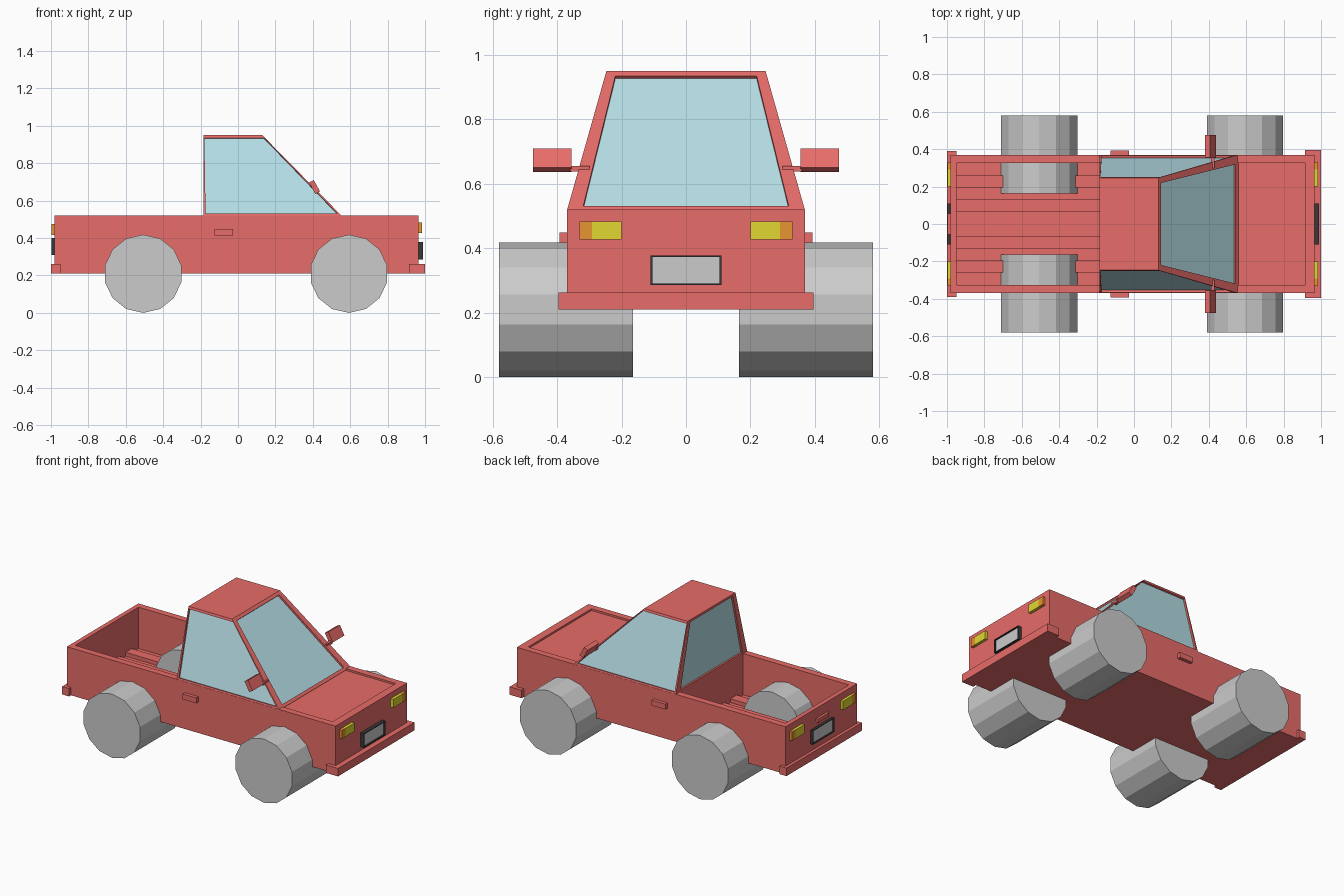
import bpy, bmesh, math
from mathutils import Vector

if "Cube" in bpy.data.objects:
    bpy.data.objects.remove(bpy.data.objects["Cube"])


def material(name, rgb):
    m = bpy.data.materials.new(name)
    m.diffuse_color = (*rgb, 1)
    m.use_nodes = True
    m.node_tree.nodes["Principled BSDF"].inputs["Base Color"].default_value = m.diffuse_color
    return m


RED = material("red_paint", (0.8, 0.15, 0.14))
GLASS = material("glass", (0.47, 0.74, 0.8))
YELLOW = material("yellow_lamp", (0.75, 0.68, 0.03))
ORANGE = material("orange_lamp", (0.8, 0.3, 0.03))
BLACK = material("black_trim", (0.04, 0.04, 0.04))


def finish(name, bm, *mats):
    bmesh.ops.remove_doubles(bm, verts=bm.verts, dist=1e-5)
    bmesh.ops.recalc_face_normals(bm, faces=bm.faces)
    me = bpy.data.meshes.new(name)
    bm.to_mesh(me)
    bm.free()
    ob = bpy.data.objects.new(name, me)
    bpy.context.collection.objects.link(ob)
    for m in mats:
        me.materials.append(m)
    return ob


def prism(name, profile, y0, y1, *mats):
    """Extrude an xz profile from y0 to y1."""
    bm = bmesh.new()
    f = bm.faces.new([bm.verts.new((x, y0, z)) for x, z in profile])
    r = bmesh.ops.extrude_face_region(bm, geom=[f])
    new = [v for v in r["geom"] if isinstance(v, bmesh.types.BMVert)]
    bmesh.ops.translate(bm, verts=new, vec=(0, y1 - y0, 0))
    return finish(name, bm, *mats)


def box(name, x, y, z, *mats):
    return prism(name, [(x[0], z[0]), (x[1], z[0]), (x[1], z[1]), (x[0], z[1])],
                 y[0], y[1], *mats)


def span(s, a, b):
    return sorted((s * a, s * b))


# Body shell with open bed and recessed bonnet panel
body = box("body", (-0.98, 0.965), (-0.37, 0.37), (0.21, 0.52), RED)
for name, x, z0 in (("bed_cutter", (-0.95, -0.185), 0.25),
                    ("bonnet_cutter", (0.5, 0.913), 0.508)):
    cutter = box(name, x, (-0.327, 0.327), (z0, 0.7), RED)
    cutter.hide_render = True
    cutter.hide_set(True)
    mod = body.modifiers.new(name, "BOOLEAN")
    mod.operation, mod.solver, mod.object = "DIFFERENCE", "EXACT", cutter

# Cab: each window is a recessed pane inside a painted frame
base = [Vector((x, y, 0.515)) for x, y in
        ((-0.185, -0.37), (0.558, -0.37), (0.558, 0.37), (-0.185, 0.37))]
roof = [Vector((x, y, 0.95)) for x, y in
        ((-0.185, -0.247), (0.13, -0.247), (0.13, 0.247), (-0.185, 0.247))]
bm = bmesh.new()


def quad(pts, mat=0):
    bm.faces.new([bm.verts.new(p) for p in pts]).material_index = mat


quad(roof)
quad(base[::-1])
for i, (u, v) in enumerate(((0.016, 0.035), (0.064, 0.035), (0.016, 0.035), (0.064, 0.035))):
    j = (i + 1) % 4
    a, b, c, d = base[i], base[j], roof[j], roof[i]
    normal = (b - a).cross(d - a).normalized()
    inner = [a.lerp(b, s).lerp(d.lerp(c, s), t)
             for s, t in ((u, v), (1 - u, v), (1 - u, 1 - v), (u, 1 - v))]
    pane = [p - normal * 0.012 for p in inner]
    outer = (a, b, c, d)
    for k in range(4):
        n = (k + 1) % 4
        quad((outer[k], outer[n], inner[n], inner[k]))
        quad((inner[k], inner[n], pane[n], pane[k]))
    quad(pane, 1)
finish("cab", bm, RED, GLASS)

# Bumpers
box("front_bumper", (0.913, 1.0), (-0.395, 0.395), (0.21, 0.262), RED)
box("rear_bumper", (-1.0, -0.95), (-0.39, 0.39), (0.21, 0.262), RED)

# Number plates: black surround and grey panel; tailgate handle
for end, x0, x1, z in (("front", 0.96, 0.99, 0.285), ("rear", -0.975, -0.997, 0.308)):
    s = 1 if x1 > 0 else -1
    z1 = z + 0.093
    xs = sorted((x0, x1))
    box(end + "_plate_panel", sorted((x0, x1 - s * 0.01)), (-0.105, 0.105),
        (z + 0.003, z1 - 0.003))
    for side in (-1, 1):
        box(end + "_plate_side", xs, span(side, 0.104, 0.11), (z, z1), BLACK)
    for h in (z, z1 - 0.005):
        box(end + "_plate_rail", xs, (-0.11, 0.11), (h, h + 0.005), BLACK)
box("tailgate_handle", (-0.997, -0.97), (-0.055, 0.055), (0.43, 0.455), RED)

# Mirrored side parts
for s, side in ((-1, "right"), (1, "left")):
    # Fourteen-sided wheels with a vertex at top and bottom
    for axle, cx in (("rear", -0.507), ("front", 0.593)):
        ring = [(cx + 0.209 * math.sin(k * math.tau / 14),
                 0.209 + 0.209 * math.cos(k * math.tau / 14)) for k in range(14)]
        prism(f"{axle}_{side}_wheel", ring, s * 0.164, s * 0.58)

    # Two-tone lamps front and rear
    for end, xs, zs in (("front", (0.96, 0.984), (0.427, 0.482)),
                        ("rear", (-0.998, -0.975), (0.417, 0.475))):
        box(f"{end}_{side}_lamp", xs, span(s, 0.2, 0.292), zs, YELLOW)
        box(f"{end}_{side}_indicator", xs, span(s, 0.292, 0.331), zs, ORANGE)

    # Door handle
    box(side + "_door_handle", (-0.125, -0.027), span(s, 0.36, 0.393), (0.413, 0.448), RED)

    # Wing mirror and its arm
    prism(side + "_mirror", [(0.38, 0.697), (0.405, 0.71), (0.438, 0.65), (0.413, 0.636)],
          s * 0.355, s * 0.475, RED)
    box(side + "_mirror_arm", (0.411, 0.431), span(s, 0.3, 0.36), (0.638, 0.655), RED)

    # Raised ribs on the bed floor
    for y in (0.065, 0.195):
        box(side + "_bed_rib", (-0.955, -0.18), span(s, y, y + 0.065), (0.24, 0.275), RED)
